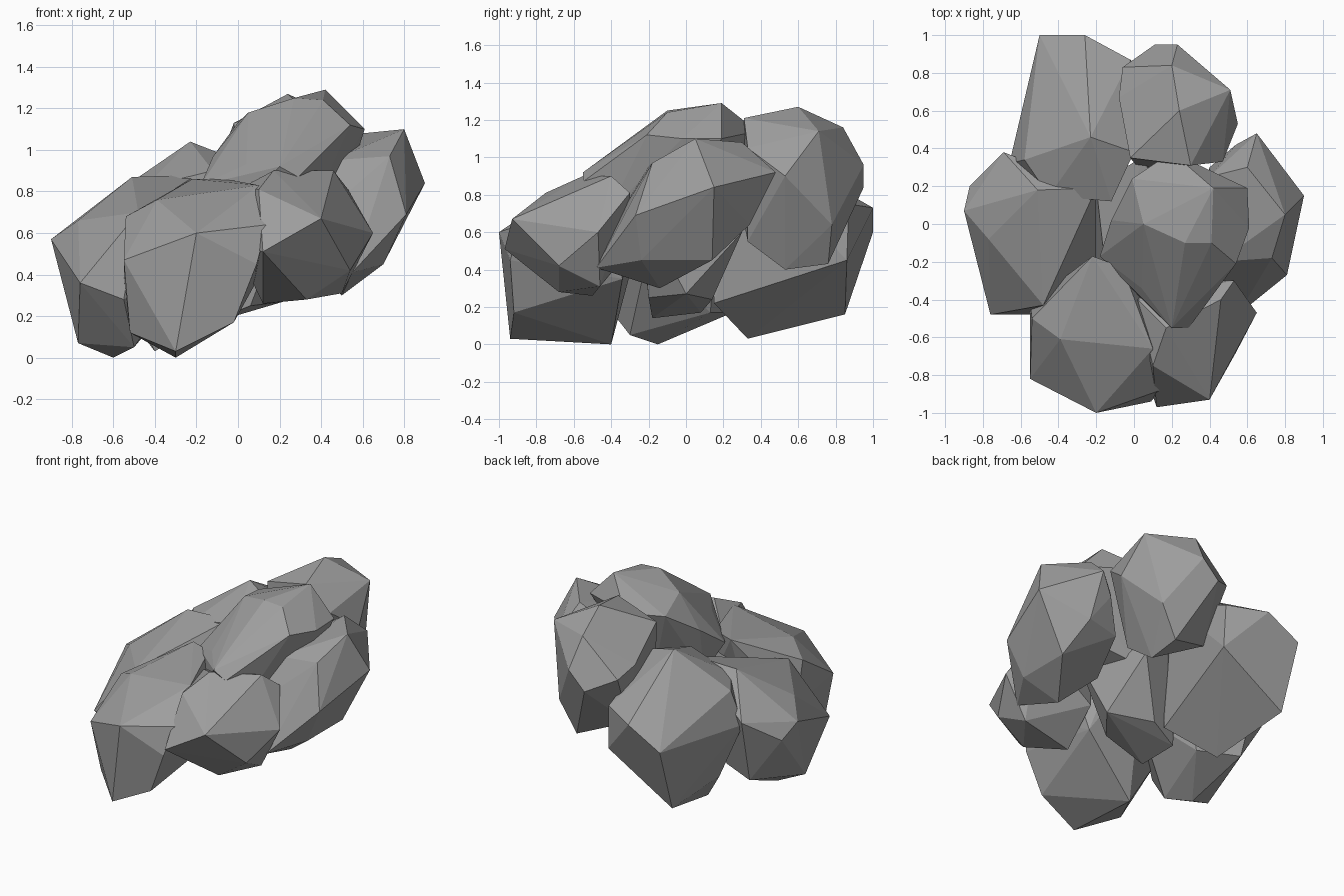
import bpy, bmesh
from math import radians

stone = bpy.data.materials.new("dark_stone")
stone.diffuse_color = (0.34, 0.34, 0.34, 1)


def rock(name, *corners):
    """Faceted boulder: convex skin over a handful of corners (hundredths of a unit)."""
    bm = bmesh.new()
    for c in corners:
        bm.verts.new([v / 100 for v in c])
    hull = bmesh.ops.convex_hull(bm, input=bm.verts[:])
    loose = {g for g in hull["geom_interior"] if isinstance(g, bmesh.types.BMVert)}
    bmesh.ops.delete(bm, geom=list(loose), context='VERTS')
    bmesh.ops.dissolve_limit(bm, angle_limit=radians(3), verts=bm.verts[:], edges=bm.edges[:])
    bmesh.ops.recalc_face_normals(bm, faces=bm.faces[:])
    mesh = bpy.data.meshes.new(name)
    bm.to_mesh(mesh)
    bm.free()
    mesh.materials.append(stone)
    obj = bpy.data.objects.new(name, mesh)
    bpy.context.collection.objects.link(obj)
    return obj


# Low boulder on the left
rock("left_rock",
     (-90, 7, 57), (-87, 20, 48), (-69, 38, 62), (-51, 18, 87), (-20, 19, 88),
     (-48, -43, 70), (-77, -8, 66), (-76, -48, 36), (-55, -48, 28), (-77, -20, 7),
     (-60, -15, 0), (-50, -30, 5), (-40, 13, 17), (-20, -20, 50), (-66, 25, 17))

# Large boulder at the front
rock("front_rock",
     (-20, -100, 60), (-55, -82, 47), (-52, -75, 12), (-30, -94, 3), (-30, -40, 0),
     (-2, -92, 17), (9, -94, 45), (14, -88, 64), (10, -66, 83), (-39, -61, 76),
     (-54, -50, 68), (-22, -17, 86), (-6, -23, 86), (8, -34, 35), (-55, -42, 40),
     (12, -40, 60))

# Boulder at the front right
rock("front_right_rock",
     (40, -93, 67), (12, -97, 51), (65, -47, 60), (54, -68, 42), (33, -68, 28),
     (12, -50, 26), (10, -75, 81), (17, -55, 90), (46, -40, 90), (53, -30, 81),
     (50, -46, 31), (10, -30, 50), (-2, -55, 55), (2, -40, 82))

# Highest boulder in the middle
rock("top_rock",
     (42, 19, 129), (20, 38, 114), (27, -10, 125), (41, -10, 124), (54, -21, 112),
     (61, -2, 110), (60, 19, 110), (29, -55, 87), (20, -55, 92), (4, -34, 93),
     (-18, -17, 83), (-12, 2, 97), (-1, 24, 112), (5, 0, 118), (50, 0, 75), (15, 15, 60),
     (0, -36, 72), (35, -42, 70), (-10, -5, 65))

# Boulder on the right
rock("right_rock",
     (90, 15, 84), (80, 5, 110), (60, 30, 108), (65, 48, 92), (54, 42, 80),
     (81, -27, 69), (70, -24, 45), (50, -14, 30), (55, -48, 41), (61, -39, 58),
     (70, 14, 45), (73, -18, 97), (64, 34, 64), (34, 5, 45), (42, -35, 70),
     (45, -20, 95), (40, 25, 95), (40, 30, 62))

# Boulder at the back right
rock("back_right_rock",
     (24, 60, 127), (-6, 83, 92), (-8, 67, 97), (-2, 35, 113), (23, 95, 96),
     (11, 95, 84), (51, 71, 114), (55, 53, 90), (47, 33, 105), (20, 84, 116),
     (30, 31, 121), (30, 76, 43), (30, 53, 40), (42, 78, 64), (33, 33, 55), (-2, 65, 55),
     (2, 30, 70))

# Boulder at the back left
rock("back_left_rock",
     (-50, 100, 60), (-26, 100, 73), (-2, 87, 75), (-23, 46, 104), (-53, 79, 65),
     (-66, 32, 58), (-58, 34, 80), (0, 38, 95), (-49, 85, 16), (-40, 33, 3),
     (-12, 15, 22), (-1, 86, 45), (-57, 45, 25), (-45, 15, 82), (-12, 12, 90))

# Small hidden stone tying the pile together underneath
rock("core_rock",
     (-22, -18, 14), (-25, 8, 17), (-5, 14, 24), (6, -20, 25), (22, 0, 27),
     (15, 30, 60), (-20, 20, 75), (5, 36, 85), (25, -25, 75), (-15, -25, 70))
